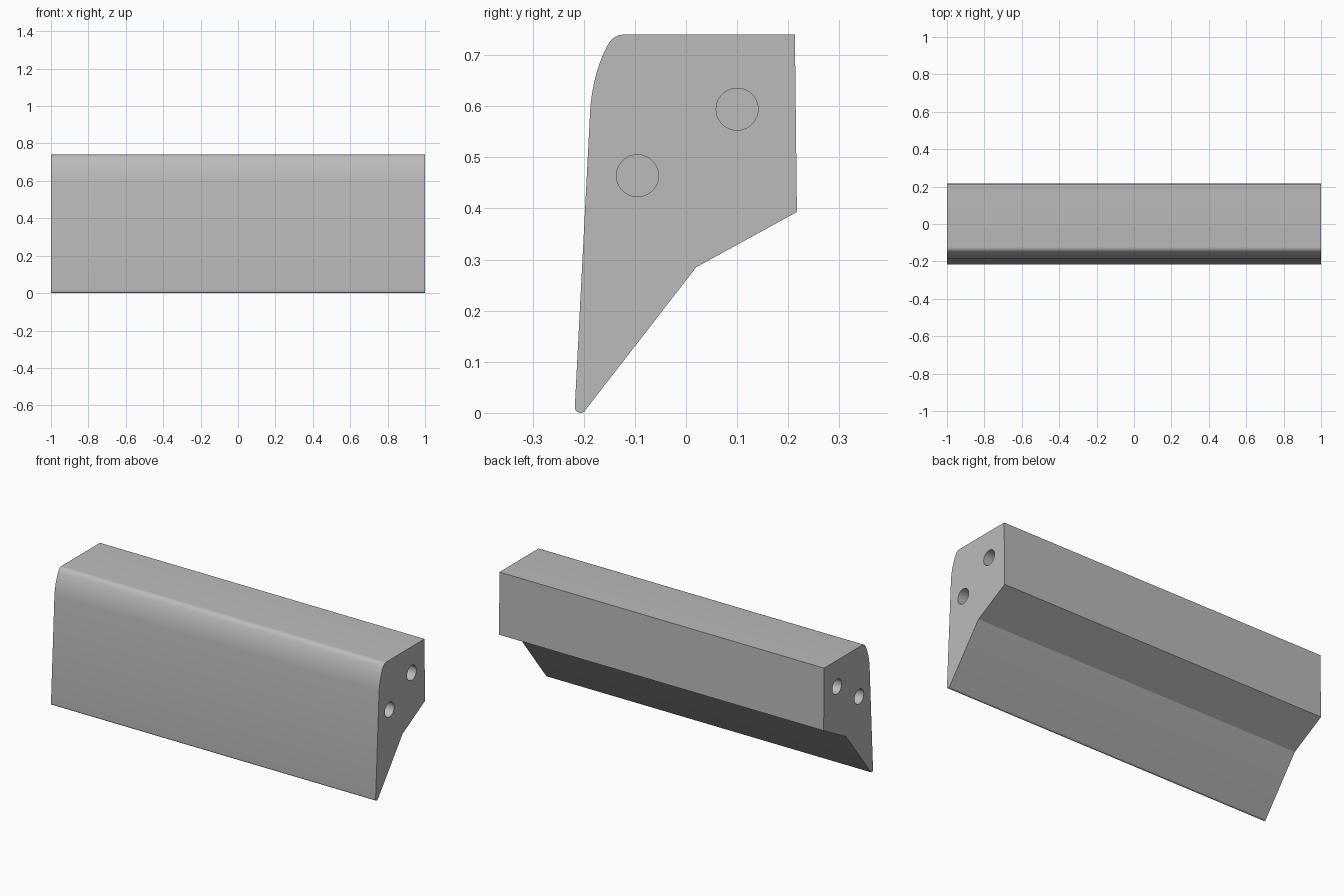
import bpy, bmesh
from math import sin, cos, radians
from mathutils import Vector, Matrix

default = bpy.data.objects.get("Cube")
if default:
    bpy.data.objects.remove(default)

HALF = 1.0
HOLES = [(-0.095, 0.464), (0.1, 0.594)]
HOLE_R = 0.041
HOLE_DEPTH = 0.2


def curve(a, b, c, n=6):
    """Points of a quadratic curve from a to c, pulled towards b."""
    a, b, c = Vector(a), Vector(b), Vector(c)
    return [a.lerp(b, i / n).lerp(b.lerp(c, i / n), i / n) for i in range(n + 1)]


def arc(y, z, r, start, end, n=10):
    angles = [radians(start + (end - start) * i / n) for i in range(n + 1)]
    return [Vector((y + r * cos(t), z + r * sin(t))) for t in angles]


def make_object(name, bm, material):
    bmesh.ops.recalc_face_normals(bm, faces=bm.faces)
    mesh = bpy.data.meshes.new(name)
    bm.to_mesh(mesh)
    bm.free()
    mesh.materials.append(material)
    obj = bpy.data.objects.new(name, mesh)
    bpy.context.collection.objects.link(obj)
    return obj


# Plain grey material
grey = bpy.data.materials.new("grey")
grey.use_nodes = True
colour = (0.5, 0.5, 0.5, 1)
grey.diffuse_color = colour
grey.node_tree.nodes["Principled BSDF"].inputs["Base Color"].default_value = colour

# Blade bar: side profile with rounded tip and shoulder, extruded along x
profile = arc(-0.2065, 0.011, 0.011, 177, 322)
profile += [Vector(p) for p in [(0.02, 0.285), (0.217, 0.393), (0.213, 0.74)]]
profile += curve((-0.122, 0.74), (-0.143, 0.74), (-0.154, 0.718))
profile += curve((-0.154, 0.718), (-0.18, 0.67), (-0.187, 0.6))[1:]
bm = bmesh.new()
end = bm.faces.new([bm.verts.new((-HALF, y, z)) for y, z in profile])
result = bmesh.ops.extrude_face_region(bm, geom=[end], use_keep_orig=True)
new_verts = [v for v in result["geom"] if isinstance(v, bmesh.types.BMVert)]
bmesh.ops.translate(bm, verts=new_verts, vec=(2 * HALF, 0, 0))
bar = make_object("blade_bar", bm, grey)

# Blind bolt holes in both ends
bm = bmesh.new()
for side in (-1, 1):
    for y, z in HOLES:
        place = Matrix.Translation((side * HALF, y, z)) @ Matrix.Rotation(radians(90), 4, "Y")
        bmesh.ops.create_cone(bm, cap_ends=True, segments=48, radius1=HOLE_R,
                              radius2=HOLE_R, depth=2 * HOLE_DEPTH, matrix=place)
cutter = make_object("hole_cutter", bm, grey)
cutter.hide_render = True

cut = bar.modifiers.new("bolt_holes", "BOOLEAN")
cut.operation = "DIFFERENCE"
cut.solver = "EXACT"
cut.object = cutter
bpy.ops.object.select_all(action="DESELECT")
bpy.context.view_layer.objects.active = bar
bar.select_set(True)
bpy.ops.object.modifier_apply(modifier=cut.name)
bpy.data.objects.remove(cutter)

# Smooth the rounded parts, keep the bends crisp
bpy.ops.object.shade_smooth_by_angle(angle=radians(20))
